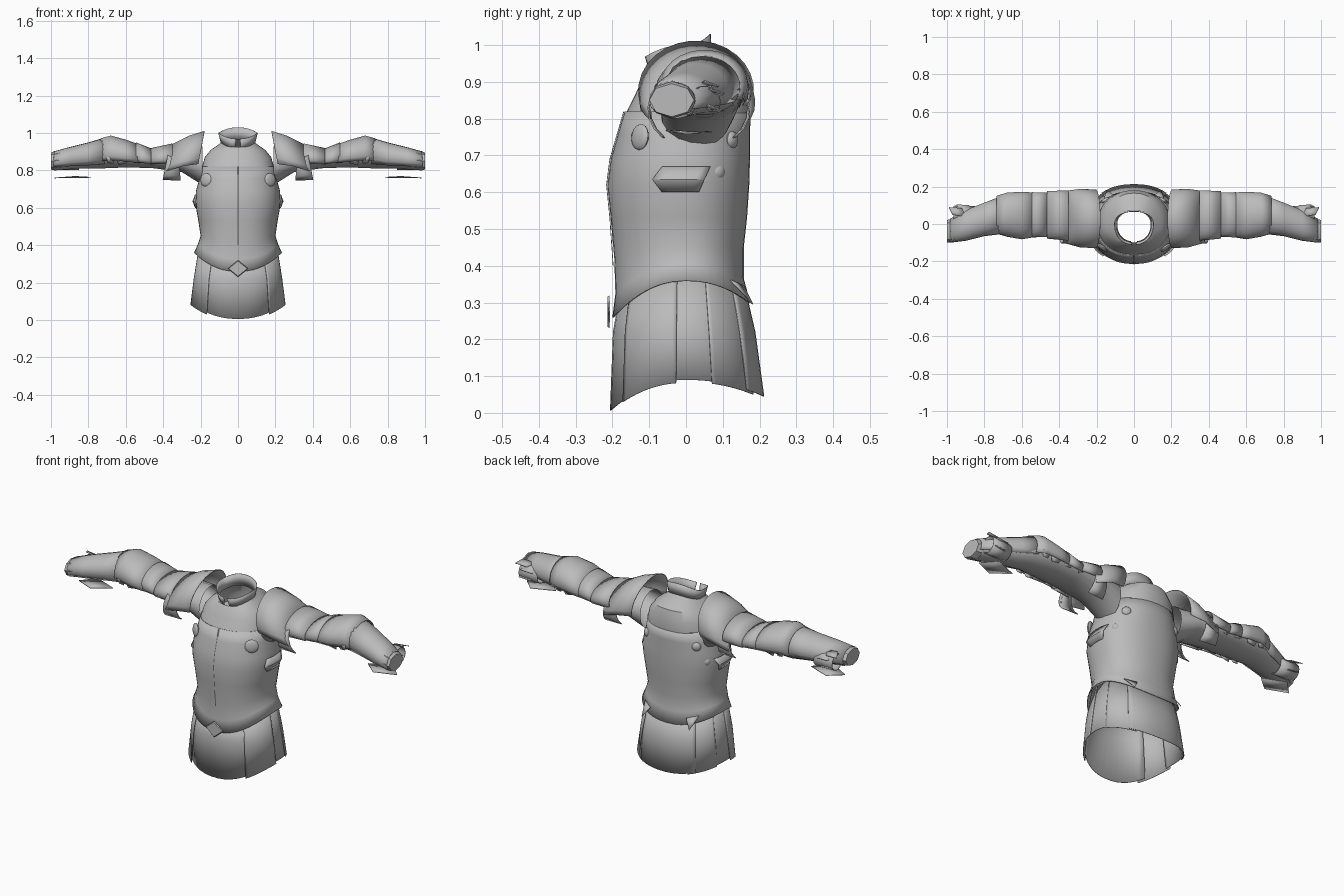
import bpy, bmesh, math
from math import sin, cos, radians
from mathutils import Vector

if "Cube" in bpy.data.objects:
    bpy.data.objects.remove(bpy.data.objects["Cube"])

steel = bpy.data.materials.new("grey_steel")
steel.use_nodes = True
GREY = (0.5, 0.5, 0.5, 1)
steel.diffuse_color = GREY
steel.node_tree.nodes["Principled BSDF"].inputs["Base Color"].default_value = GREY


def finish(name, bm, mirror=False, thick=0.0, angle=35):
    """Turn a bmesh into a finished object."""
    bmesh.ops.recalc_face_normals(bm, faces=bm.faces)
    me = bpy.data.meshes.new(name)
    bm.to_mesh(me)
    bm.free()
    me.materials.append(steel)
    ob = bpy.data.objects.new(name, me)
    bpy.context.collection.objects.link(ob)
    bpy.ops.object.select_all(action='DESELECT')
    ob.select_set(True)
    bpy.context.view_layer.objects.active = ob
    bpy.ops.object.shade_smooth_by_angle(angle=radians(angle))
    if thick:
        ob.modifiers.new("Thickness", 'SOLIDIFY').thickness = thick
    if mirror:
        ob.modifiers.new("Mirror", 'MIRROR')
    return ob


def loft(name, rings, closed=False, caps=False, **kw):
    """Skin a list of equal point rings."""
    bm = bmesh.new()
    vs = [[bm.verts.new(p) for p in r] for r in rings]
    n = len(rings[0])
    for a, b in zip(vs, vs[1:]):
        for i in range(n if closed else n - 1):
            j = (i + 1) % n
            bm.faces.new((a[i], a[j], b[j], b[i]))
    if caps:
        bm.faces.new(vs[-1])
    return finish(name, bm, **kw)


def sweep(a0, a1, n):
    """Angles of an arc, or of a full circle without a repeated end."""
    steps = n if a1 - a0 == 360 else n - 1
    return [radians(a0 + (a1 - a0) * i / steps) for i in range(n)]


def body_ring(z, w, front, back, a0=0, a1=360, n=40, dip_f=0, dip_b=0, grow=0):
    """Body section; angle 0 is the front, dips lower the front and back."""
    pts = []
    for a in sweep(a0, a1, n):
        c, s = cos(a), sin(a)
        dip, d = (dip_f, front) if c > 0 else (dip_b, back)
        x = (w + grow) * math.copysign(abs(s) ** 0.88, s)
        y = -(d + grow) * math.copysign(abs(c) ** 0.92, c)
        pts.append((x, y, z - dip * c * c))
    return pts


def arm_ring(x, y0, y1, z0, z1, a0=0, a1=360, n=18, lean=0):
    """Arm section between y0..y1 and z0..z1; angle 90 is the top."""
    pts = []
    for a in sweep(a0, a1, n):
        z = (z0 + z1) / 2 + (z1 - z0) / 2 * sin(a)
        pts.append((x + lean * (z1 - z), (y0 + y1) / 2 + (y1 - y0) / 2 * cos(a), z))
    return pts


def plate(name, pts, **kw):
    bm = bmesh.new()
    bm.faces.new([bm.verts.new(p) for p in pts])
    return finish(name, bm, **kw)


def disc(name, loc, direction, radius, depth):
    """Domed rivet facing outwards."""
    bm = bmesh.new()
    bmesh.ops.create_uvsphere(bm, u_segments=14, v_segments=8, radius=radius)
    rot = Vector(direction).to_track_quat('Z', 'Y').to_matrix()
    for v in bm.verts:
        v.co.z *= depth / radius
        v.co = rot @ v.co + Vector(loc)
    return finish(name, bm, mirror=True)


# cuirass: flared hem, narrow waist, full chest
loft("cuirass", [
    body_ring(.36, .235, .20, .175, dip_f=.10, dip_b=.06),
    body_ring(.405, .215, .192, .157, dip_f=.08, dip_b=.04),
    body_ring(.45, .20, .195, .157, dip_f=.03),
    body_ring(.53, .212, .205, .166),
    body_ring(.62, .228, .214, .172),
    body_ring(.69, .225, .205, .174),
    body_ring(.76, .205, .185, .174),
    body_ring(.82, .195, .167, .176),
], closed=True, thick=.004)

# fine seam down the breastplate
loft("front_seam", [[(x, -y, z) for x, y in ((-.003, d), (0, d + .002), (.003, d))]
                    for z, d in ((.40, .197), (.53, .206), (.62, .215), (.69, .206), (.82, .168))])

# gorget yoke and flared collar with a front notch
loft("gorget", [
    body_ring(.815, .193, .163, .178),
    body_ring(.87, .178, .136, .18),
    body_ring(.91, .145, .117, .165, dip_b=-.015),
    body_ring(.935, .108, .105, .11, dip_f=.01, dip_b=-.02),
    body_ring(.95, .092, .096, .072, dip_f=.03, dip_b=-.02),
], closed=True)
loft("collar", [
    body_ring(.945, .092, .096, .07, 8, 352, dip_f=.035, dip_b=-.02),
    body_ring(1.0, .106, .112, .068, 4, 356, dip_f=.032, dip_b=-.03),
], thick=.003)

# narrow strap under each arm
loft("side_strap", [
    body_ring(.60, .226, .21, .172, 74, 100, 6, grow=.004),
    body_ring(.635, .228, .212, .172, 68, 104, 6, grow=.015),
    body_ring(.67, .226, .207, .174, 74, 110, 6, grow=.005),
], mirror=True, thick=.003)


# skirt panels, each overlapping its neighbours
def skirt_panel(name, a0, a1, grow, hem, mirror):
    top = body_ring(.37, .21, .187, .155, a0, a1, 14, dip_f=.06, dip_b=.02, grow=grow)
    mid = body_ring(.22, .234, .203, .185, a0, a1, 14, grow=grow)
    low = body_ring(.09, .252, .211, .209, a0, a1, 14, dip_f=.084, dip_b=.045, grow=grow)
    low = [(x, y, z - hem) for x, y, z in low]
    loft(name, [top, mid, low], mirror=mirror, thick=.003)


skirt_panel("front_skirt", -48, 48, -.004, 0, False)
skirt_panel("back_skirt", 140, 220, .004, 0, False)
skirt_panel("front_tasset", 38, 84, .004, .008, True)
skirt_panel("side_tasset", 78, 118, -.002, 0, True)
skirt_panel("back_tasset", 108, 150, .001, .006, True)

# belt buckle and pointed hem flaps at the back
loft("buckle", [[(0, -.208, .23), (.055, -.206, .275), (0, -.208, .32), (-.055, -.206, .275)],
                [(0, -.214, .235), (.049, -.21, .275), (0, -.214, .315), (-.049, -.21, .275)]],
     closed=True, caps=True)
plate("back_hem_flap", [(.11, .155, .345), (.165, .12, .36), (.145, .18, .295)],
      mirror=True, thick=.003)

# domed rivets
disc("chest_rivet", (.172, -.125, .75), (.6, -.8, .1), .036, .012)
disc("back_rivet", (.152, .125, .742), (.5, .85, 0), .024, .014)
disc("flank_rivet", (.19, .088, .655), (.8, .6, 0), .022, .014)

# inner sleeve
loft("sleeve", [arm_ring(*r) for r in (
    (.19, -.07, .13, .72, .93), (.30, -.07, .15, .79, .92), (.46, -.06, .16, .812, .91),
    (.60, -.06, .155, .815, .94), (.72, -.05, .145, .81, .95),
    (.85, -.07, .09, .81, .92), (.97, -.09, .03, .80, .895))], closed=True, mirror=True)

# pauldron: tilted shoulder cap over a hanging lame
loft("pauldron", [
    arm_ring(.18, -.13, .185, .74, 1.012, -18, 198, lean=.18),
    arm_ring(.265, -.125, .188, .70, .985, -8, 188, lean=.18),
    arm_ring(.355, -.10, .175, .68, .94, -6, 186, lean=.2),
], mirror=True, thick=.004)
loft("shoulder_lame", [
    arm_ring(.325, -.10, .17, .715, .935, -46, 226, lean=-.1),
    arm_ring(.365, -.105, .175, .715, .935, -44, 224, lean=.2),
], mirror=True, thick=.004)

# overlapping arm bands, open underneath
BANDS = {
    "upper_arm_band": ((.35, -.09, .18, .79, .945), (.465, -.078, .176, .80, .92)),
    "lower_arm_band": ((.455, -.068, .168, .80, .915), (.545, -.072, .17, .80, .95)),
    "elbow_guard": ((.53, -.07, .168, .80, .94), (.60, -.082, .172, .80, .965),
                    (.68, -.068, .168, .80, .987), (.735, -.052, .15, .80, .972)),
}
for label, sections in BANDS.items():
    loft(label, [arm_ring(*s, -25, 205) for s in sections], mirror=True, thick=.004)

# tapering forearm plate with an octagonal cuff
loft("forearm_plate", [arm_ring(*s, -30, 220, 14) for s in (
    (.715, -.055, .148, .805, .975), (.80, -.065, .115, .80, .95),
    (.90, -.09, .075, .80, .925), (.985, -.10, .028, .80, .902))], mirror=True, thick=.004)
loft("cuff", [arm_ring(*s, n=8) for s in (
    (.91, -.09, .045, .808, .915), (.98, -.10, .025, .80, .903),
    (1.0, -.10, .022, .805, .895))], closed=True, caps=True, mirror=True)

# small tube and loose flaps behind the wrist
loft("wrist_tube", [arm_ring(x, .005, .095, .80, .89, n=14) for x in (.85, .965)],
     closed=True, mirror=True, thick=.003)
for i, (x, y, z) in enumerate(((.86, .085, .875), (.90, .07, .895), (.87, .08, .83))):
    plate("wrist_flap_%d" % (i + 1), [(x, y - .03, z), (x + .02, y + .015, z - .01),
          (x + .09, y + .02, z - .005), (x + .07, y - .02, z + .01)], mirror=True, thick=.003)

# ragged flaps close to the underside of the sleeve
for i in range(4):
    x, w = .43 + i * .075, .05 + .012 * (i % 3)
    for side, y, inward in (("front", -.06, .012), ("rear", .155, -.012)):
        plate("%s_sleeve_flap_%d" % (side, i + 1),
              [(x, y, .87), (x + w, y, .872), (x + w * .8, y + inward, .83 + .01 * (i % 2)),
               (x + w * .25, y + inward, .838)], mirror=True, thick=.003)

# diamond plate below the wrist
plate("hand_plate", [(.785, .02, .765), (.87, -.055, .77), (.98, 0, .762), (.91, .07, .766)],
      mirror=True, thick=.004)
